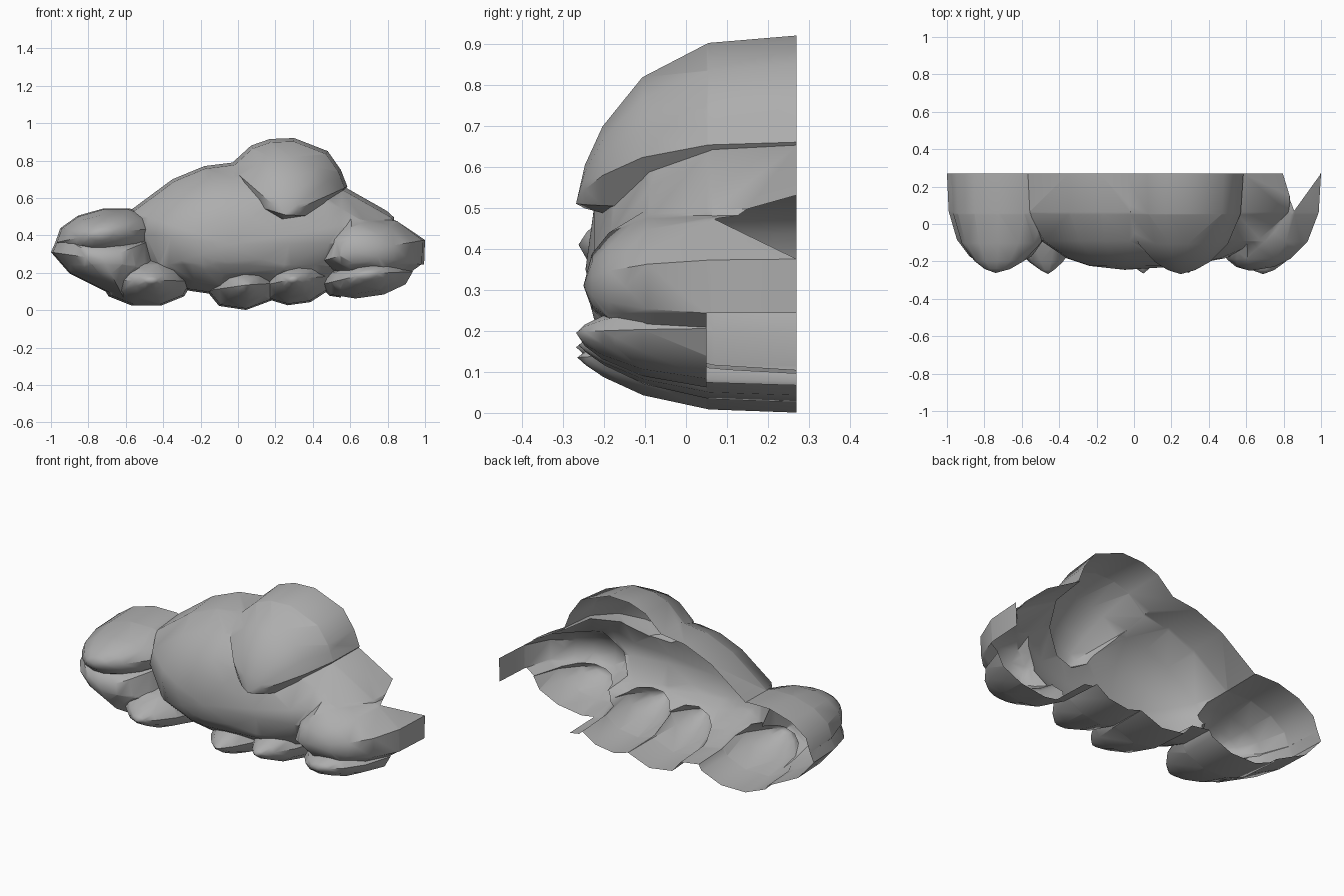
import bpy, bmesh, math
from mathutils import Vector

if "Cube" in bpy.data.objects:
    bpy.data.objects.remove(bpy.data.objects["Cube"])

BACK = 0.27


def ellipse(cx, cz, rx, rz, tilt=0, n=10):
    t = math.radians(tilt)
    pts = []
    for i in range(n):
        a = 2 * math.pi * i / n
        u, v = rx * math.cos(a), rz * math.sin(a)
        pts.append((cx + u * math.cos(t) - v * math.sin(t),
                    cz + u * math.sin(t) + v * math.cos(t)))
    return pts


def lobe(name, outline, peak, taper):
    """Closed dome from an x/z outline at the back to a peak in front."""
    px, py, pz = peak
    bm = bmesh.new()
    rings = []
    for t in (-.15, 0, .4, .7, .88, .96):
        s = (1 - max(t, 0) ** 3) ** taper
        y = BACK + (py - BACK) * t
        rings.append([bm.verts.new((px + (x - px) * s, y, pz + (z - pz) * s)) for x, z in outline])
    n = len(outline)
    for a, b in zip(rings, rings[1:]):
        for i in range(n):
            j = (i + 1) % n
            bm.faces.new((a[i], a[j], b[j], b[i]))
    tip = bm.verts.new(peak)
    for i in range(n):
        bm.faces.new((rings[-1][i], rings[-1][(i + 1) % n], tip))
    bm.faces.new(rings[0])
    bmesh.ops.triangulate(bm, faces=bm.faces[:])
    bmesh.ops.recalc_face_normals(bm, faces=bm.faces[:])
    me = bpy.data.meshes.new(name)
    bm.to_mesh(me)
    bm.free()
    ob = bpy.data.objects.new(name, me)
    bpy.context.collection.objects.link(ob)
    return ob


# Main mass with its long slope to the right
cloud = lobe("cloud_shell", [
    (-.6, .42), (-.58, .53), (-.35, .7), (-.18, .77), (-.02, .79), (.3, .78),
    (.585, .65), (.85, .5), (.9, .36), (.47, .12), (-.1, .08), (-.27, .105), (-.5, .2)],
    (-.05, -.245, .35), .5)

# Billows around it
lobes = [
    lobe("top_billow", [(-.05, .77), (.07, .88), (.17, .915), (.3, .92), (.48, .85),
                        (.55, .75), (.585, .66), (.45, .5), (.22, .46), (.02, .58)],
         (.25, -.268, .51), .68),
    lobe("right_billow", [(.4, .25), (.45, .42), (.6, .54), (.86, .48), (1, .375),
                          (.995, .24), (.9, .17), (.6, .14)], (.62, -.25, .31), .5),
    lobe("lower_right_billow", ellipse(.69, .17, .26, .11, 8), (.69, -.268, .195), .68),
    lobe("upper_left_billow", ellipse(-.7, .4, .28, .145, 8, 12), (-.74, -.262, .41), .65),
    lobe("lower_left_billow", [(-1, .31), (-.96, .4), (-.75, .42), (-.45, .38), (-.42, .2),
                               (-.6, .045), (-.74, .115), (-.9, .195)], (-.72, -.235, .27), .5),
    lobe("left_foot", ellipse(-.49, .155, .25, .138), (-.46, -.268, .16), .9),
    lobe("middle_foot", ellipse(.03, .125, .2, .125, 6, 8), (.05, -.265, .135), .9),
    lobe("right_foot", ellipse(.31, .155, .2, .128, 8), (.29, -.262, .165), .9),
]

# Fuse all billows into one skin
for ob in lobes:
    m = cloud.modifiers.new(ob.name, 'BOOLEAN')
    m.operation = 'UNION'
    m.solver = 'EXACT'
    m.object = ob
dg = bpy.context.evaluated_depsgraph_get()
bm = bmesh.new()
bm.from_mesh(bpy.data.meshes.new_from_object(cloud.evaluated_get(dg)))


def cut(co, no, clear=False):
    bmesh.ops.bisect_plane(bm, geom=bm.verts[:] + bm.edges[:] + bm.faces[:], dist=1e-5,
                           plane_co=co, plane_no=no, clear_outer=clear)


# Open back
cut((0, BACK, 0), (0, 1, 0), True)

# Notch in the right rim, and the lower right rim that stops short
A, B, C = Vector((.79, .27, .52)), Vector((.86, .07, .48)), Vector((1, .27, .375))
slant = Vector((.5, 0, 1))
n1, n2 = (B - A).cross(slant), (C - B).cross(slant)
n1 *= 1 if n1.y > 0 else -1
n2 *= 1 if n2.y > 0 else -1
cut(B, n1)
cut(B, n2)
cut((0, .05, 0), (0, 1, 0))
cut((0, 0, .243), (0, 0, 1))
cut((.55, 0, 0), (1, 0, 0))
gone = []
for f in bm.faces:
    c = f.calc_center_median()
    notch = c.x > .7 and c.z > .36 and (c - B).dot(n1) > 0 and (c - B).dot(n2) > 0
    short = c.x > .55 and c.z < .243 and c.y > .05
    if notch or short:
        gone.append(f)
bmesh.ops.delete(bm, geom=gone, context='FACES')

me = bpy.data.meshes.new("cloud_shell")
bm.to_mesh(me)
bm.free()
cloud.modifiers.clear()
cloud.data = me
for ob in lobes:
    bpy.data.objects.remove(ob)

# Mid grey
grey = bpy.data.materials.new("grey")
grey.diffuse_color = (.42, .42, .42, 1)
grey.use_nodes = True
grey.node_tree.nodes["Principled BSDF"].inputs["Base Color"].default_value = grey.diffuse_color
me.materials.clear()
me.materials.append(grey)
for p in me.polygons:
    p.material_index = 0

bpy.context.view_layer.objects.active = cloud
cloud.select_set(True)
bpy.ops.object.shade_smooth_by_angle(angle=math.radians(40))
